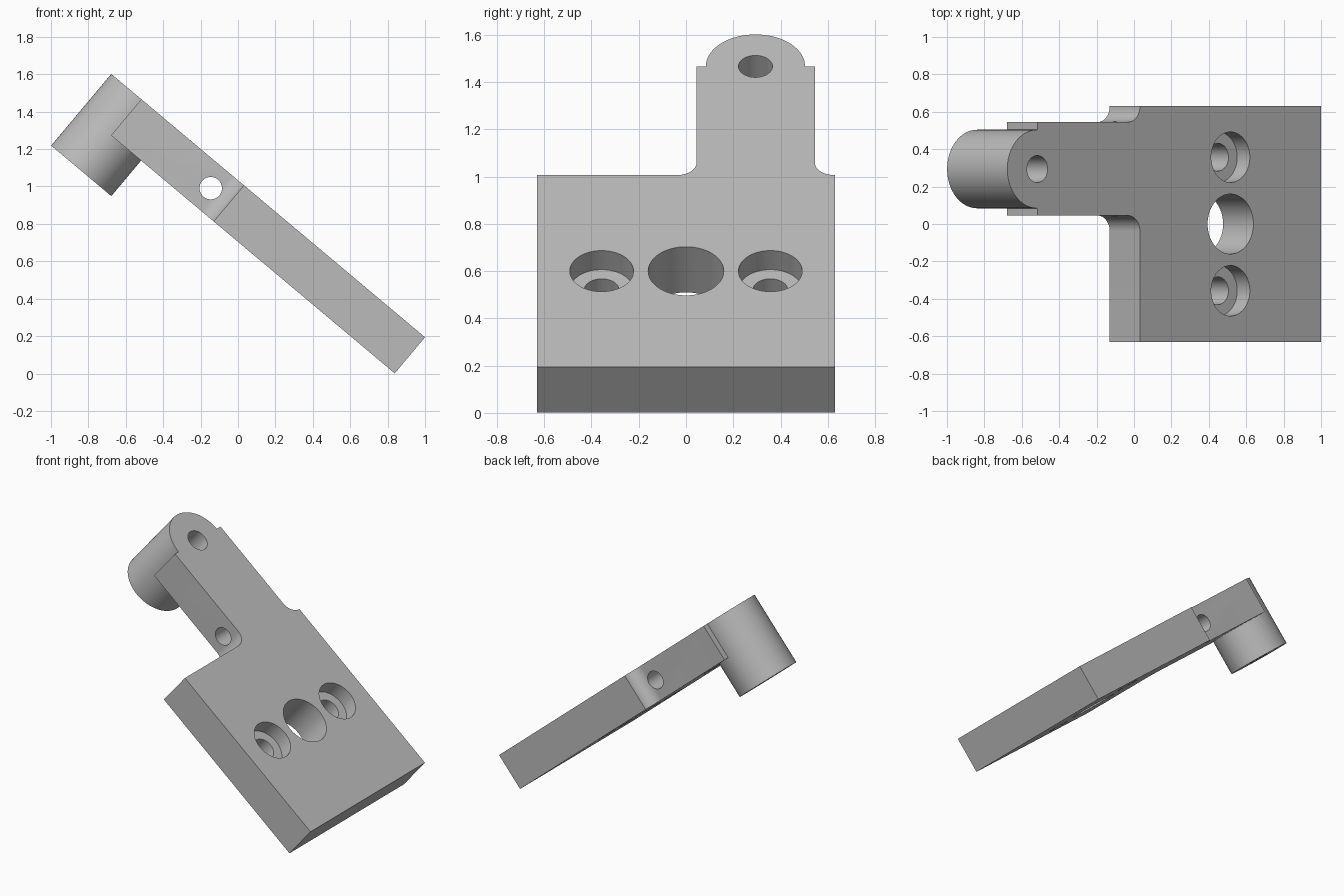
import bpy, bmesh, math
from mathutils import Matrix, Vector

if "Cube" in bpy.data.objects:
    bpy.data.objects.remove(bpy.data.objects["Cube"])

TILT = math.radians(40)
THICK = 0.252
HEAD_Y = 0.294

metal = bpy.data.materials.new("grey metal")
metal.diffuse_color = (0.5, 0.5, 0.5, 1)
metal.use_nodes = True
metal.node_tree.nodes["Principled BSDF"].inputs["Base Color"].default_value = metal.diffuse_color


def make_object(name, bm):
    bmesh.ops.recalc_face_normals(bm, faces=bm.faces[:])
    mesh = bpy.data.meshes.new(name)
    bm.to_mesh(mesh)
    bm.free()
    mesh.materials.append(metal)
    obj = bpy.data.objects.new(name, mesh)
    bpy.context.collection.objects.link(obj)
    return obj


def cylinder(name, centre, radius, length, axis="Z", sides=64):
    bm = bmesh.new()
    turn = Matrix.Rotation(math.pi / 2, 4, "X") if axis == "Y" else Matrix()
    bmesh.ops.create_cone(bm, cap_ends=True, segments=sides, radius1=radius,
                          radius2=radius, depth=length,
                          matrix=Matrix.Translation(centre) @ turn)
    return make_object(name, bm)


def combine(target, tool, operation):
    mod = target.modifiers.new(operation.lower(), "BOOLEAN")
    mod.operation = operation
    mod.solver = "EXACT"
    mod.object = tool
    bpy.context.view_layer.objects.active = target
    bpy.ops.object.modifier_apply(modifier=mod.name)
    bpy.data.objects.remove(tool)


def arc(cx, cy, r, start, end, steps=12):
    return [(cx + r * math.cos(math.radians(start + (end - start) * i / steps)),
             cy + r * math.sin(math.radians(start + (end - start) * i / steps)))
            for i in range(steps + 1)]


# Flat T-shaped plate: wide base, offset neck, filleted shoulders
# (local x runs down the slope, local z is the plate normal)
SHOULDER, END, HALF, R = -1.264, -1.98, 0.63, 0.083
NECK_LO, NECK_HI = 0.045, 0.545
outline = [(0, -HALF), (0, HALF), (SHOULDER, HALF)]
outline += arc(SHOULDER - R, NECK_HI + R, R, 0, -90)
outline += [(END, NECK_HI), (END, NECK_LO)]
outline += arc(SHOULDER - R, NECK_LO - R, R, 90, 0)
outline += [(SHOULDER, -HALF)]
bm = bmesh.new()
face = bm.faces.new([bm.verts.new((x, y, 0)) for x, y in outline])
bmesh.ops.remove_doubles(bm, verts=bm.verts[:], dist=0.003)
ext = bmesh.ops.extrude_face_region(bm, geom=bm.faces[:])
bmesh.ops.translate(bm, vec=(0, 0, -THICK),
                    verts=[v for v in ext["geom"] if isinstance(v, bmesh.types.BMVert)])
bracket = make_object("bracket", bm)

# Round boss at the neck end
combine(bracket, cylinder("boss", (END, HEAD_Y, -0.25), 0.21, 0.5, sides=96), "UNION")

# Boss bore, cross hole through the neck, large middle hole
combine(bracket, cylinder("boss_bore", (END, HEAD_Y, -0.25), 0.072, 0.8), "DIFFERENCE")
combine(bracket, cylinder("cross_hole", (-1.39, HEAD_Y, -THICK / 2), 0.06, 1.0, "Y"), "DIFFERENCE")
combine(bracket, cylinder("middle_hole", (-0.632, 0, -0.12), 0.16, 0.6), "DIFFERENCE")

# Counterbored screw holes either side
for side in (-1, 1):
    y = 0.357 * side
    combine(bracket, cylinder("counterbore", (-0.632, y, 0.095), 0.135, 0.4), "DIFFERENCE")
    combine(bracket, cylinder("screw_hole", (-0.632, y, -0.2), 0.074, 0.5), "DIFFERENCE")

# Tilt the whole bracket into place
bracket.data.transform(Matrix.Translation(Vector((1.0, 0, 0.194)))
                       @ Matrix.Rotation(TILT, 4, "Y"))
bpy.ops.object.select_all(action="DESELECT")
bracket.select_set(True)
bpy.context.view_layer.objects.active = bracket
bpy.ops.object.shade_smooth_by_angle(angle=math.radians(30))
